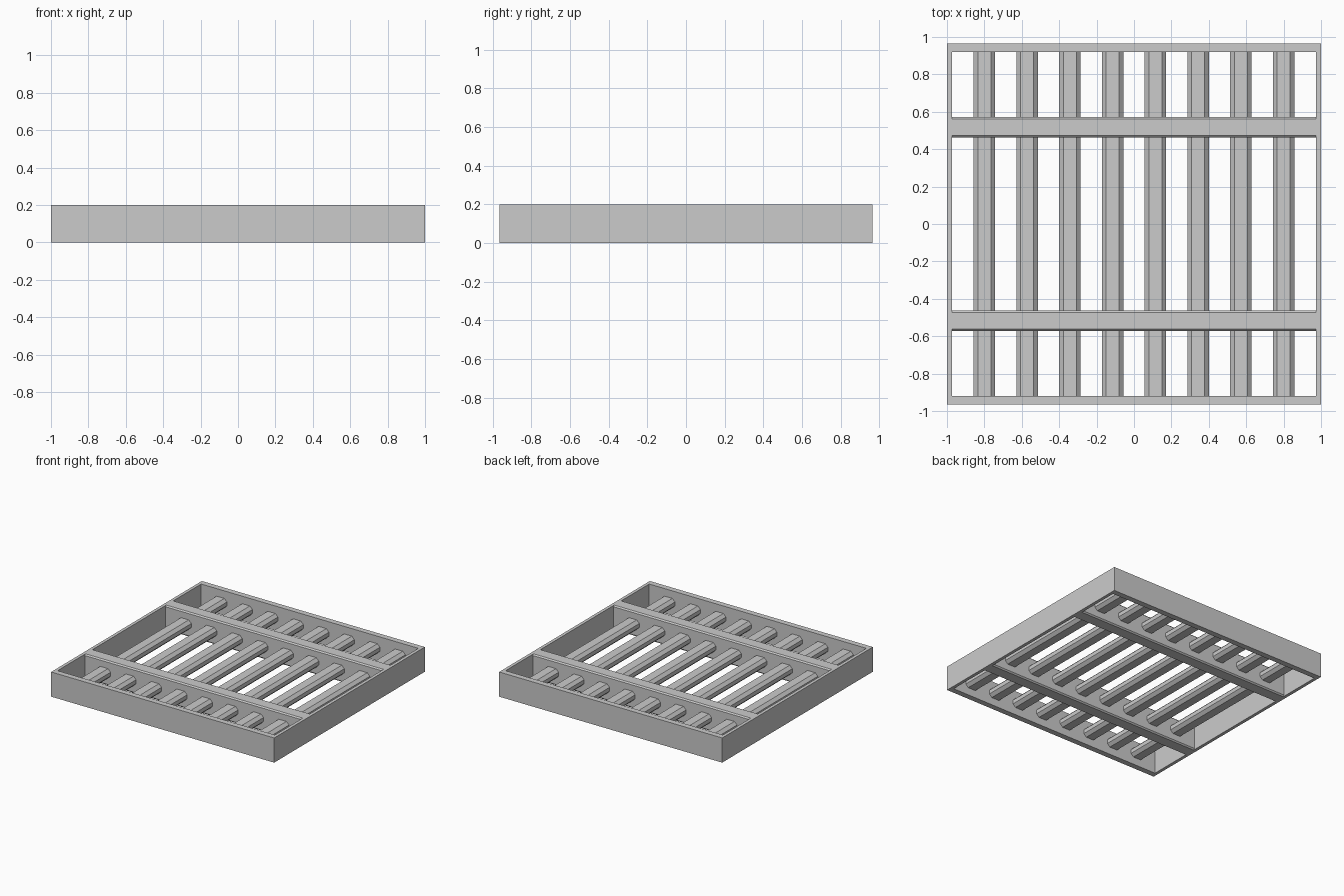
import bpy, bmesh

if "Cube" in bpy.data.objects:
    bpy.data.objects.remove(bpy.data.objects["Cube"])

HX, HY, H = 1.0, 0.965, 0.2      # half width, half depth, height
TX, TY = 0.026, 0.046            # side and end wall thickness


def finish(name, bm):
    bmesh.ops.recalc_face_normals(bm, faces=bm.faces)
    mesh = bpy.data.meshes.new(name)
    bm.to_mesh(mesh)
    bm.free()
    obj = bpy.data.objects.new(name, mesh)
    bpy.context.collection.objects.link(obj)
    return obj


def chamfered_bar(name, axis, length, width, height, cw, ch, center):
    """Straight bar along x or y with an eight-sided section."""
    w, h = width / 2, height / 2
    section = [(w - cw, h), (w, h - ch), (w, ch - h), (w - cw, -h),
               (cw - w, -h), (-w, ch - h), (-w, h - ch), (cw - w, h)]
    bm = bmesh.new()
    rings = []
    for t in (-length / 2, length / 2):
        rings.append([bm.verts.new((t, u, v) if axis == 'x' else (u, t, v))
                      for u, v in section])
    for i in range(8):
        j = (i + 1) % 8
        bm.faces.new((rings[0][i], rings[0][j], rings[1][j], rings[1][i]))
    for ring in rings:
        bm.faces.new(ring)
    obj = finish(name, bm)
    obj.location = center
    return obj


# Outer frame: one rectangular ring with plain walls
bm = bmesh.new()
loops = []
for hx, hy in ((HX, HY), (HX - TX, HY - TY)):
    for z in (0, H):
        loops.append([bm.verts.new((sx * hx, sy * hy, z))
                      for sx, sy in ((-1, -1), (1, -1), (1, 1), (-1, 1))])
outer_low, outer_top, inner_low, inner_top = loops
for a, b in ((outer_low, outer_top), (outer_top, inner_top),
             (inner_top, inner_low), (inner_low, outer_low)):
    for i in range(4):
        j = (i + 1) % 4
        bm.faces.new((a[i], a[j], b[j], b[i]))
finish("outer_frame", bm)

# Two full-height cross beams with thin chamfers
for label, side in (("front", -1), ("back", 1)):
    chamfered_bar(label + "_cross_beam", 'x', 2 * (HX - TX), 0.108, H,
                  0.01, 0.01, (0, side * 0.517, H / 2))

# Eight flattened slats running front to back through the beams
for i in range(8):
    chamfered_bar(f"slat_{i + 1}", 'y', 2 * (HY - TY), 0.115, 0.078,
                  0.023, 0.023, ((i - 3.5) * 0.2286, 0, H / 2))
